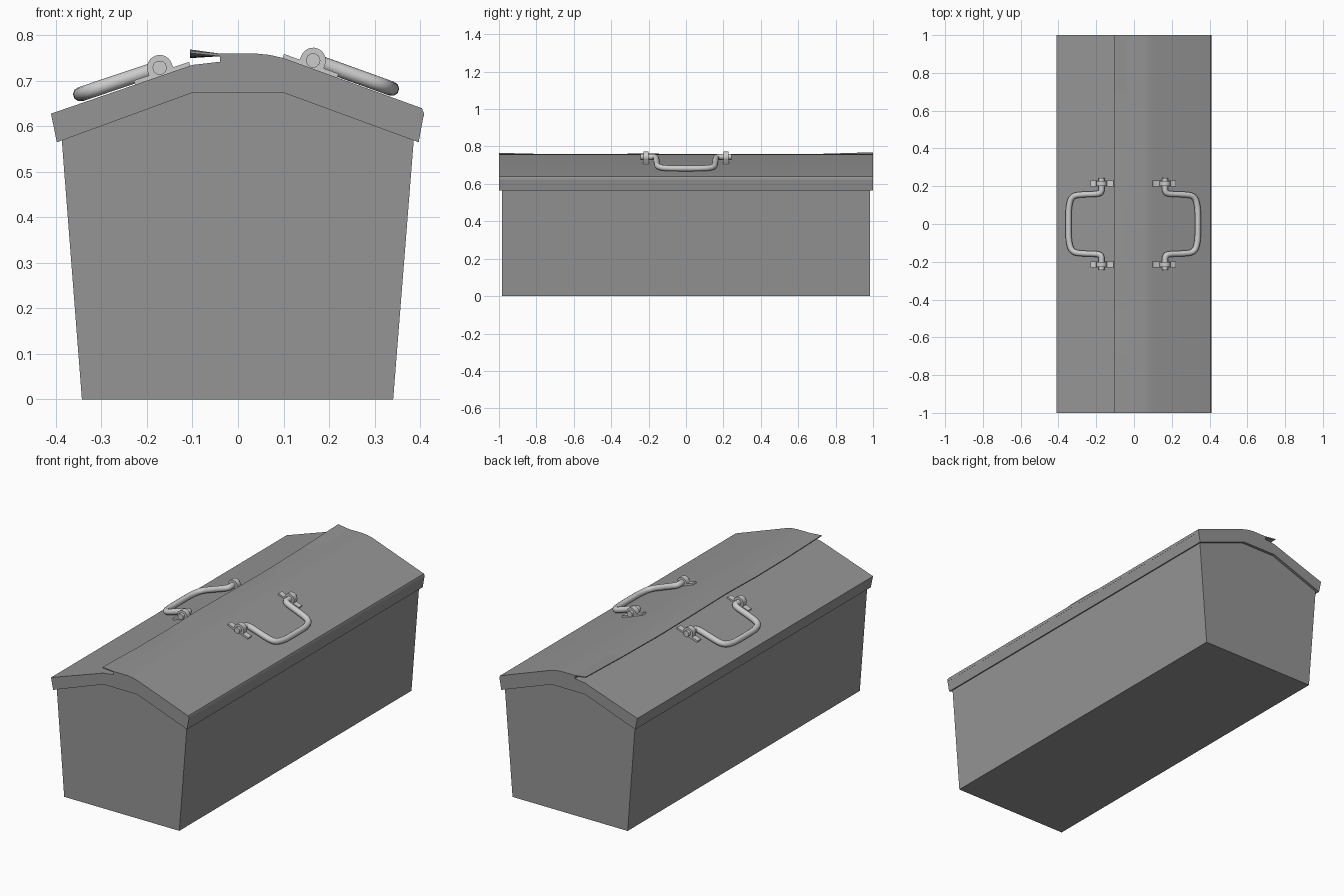
import bpy, bmesh, math
from mathutils import Matrix, Vector

if "Cube" in bpy.data.objects:
    bpy.data.objects.remove(bpy.data.objects["Cube"])


def paint(name, v):
    mat = bpy.data.materials.new(name)
    mat.diffuse_color = (v, v, v, 1)
    mat.use_nodes = True
    mat.node_tree.nodes["Principled BSDF"].inputs["Base Color"].default_value = mat.diffuse_color
    return mat


DARK, STEEL = paint("dark_steel", .3), paint("handle_steel", .55)


def make(name, bm, mat, smooth=False):
    bmesh.ops.recalc_face_normals(bm, faces=bm.faces)
    me = bpy.data.meshes.new(name)
    bm.to_mesh(me)
    bm.free()
    me.materials.append(mat)
    ob = bpy.data.objects.new(name, me)
    bpy.context.collection.objects.link(ob)
    if smooth:
        bpy.ops.object.select_all(action='DESELECT')
        ob.select_set(True)
        bpy.context.view_layer.objects.active = ob
        bpy.ops.object.shade_smooth_by_angle(angle=math.radians(35))


def loft(name, sections, mat=DARK, smooth=False):
    """Skin a list of equal-length point loops and cap both ends."""
    bm = bmesh.new()
    rings = [[bm.verts.new(p) for p in s] for s in sections]
    n = len(rings[0])
    for a, b in zip(rings, rings[1:]):
        for i in range(n):
            j = (i + 1) % n
            bm.faces.new((a[i], a[j], b[j], b[i]))
    bm.faces.new(rings[0])
    bm.faces.new(rings[-1])
    make(name, bm, mat, smooth)


def extrude(name, prof, y, smooth=False):
    loft(name, [[(x, s * y, z) for x, z in prof] for s in (-1, 1)], DARK, smooth)


# Tapered box
extrude("box_body", [(-.343, 0), (.341, 0), (.387, .58), (.1, .69),
                     (-.1, .69), (-.388, .58)], .985)

# Lid with downturned edges
extrude("lid", [(-.398, .565), (-.1, .674), (.1, .674), (.397, .565),
                (.408, .625), (.1, .737), (.04, .745), (-.04, .742),
                (-.1, .735), (-.411, .628)], 1)

# Right lid leaf, rounded at the ridge
extrude("right_lid_leaf", [(-.04, .76), (.04, .76), (.07, .757), (.1, .75),
                           (.404, .64), (.409, .628), (.408, .62), (.1, .73),
                           (.04, .74), (-.04, .738)], 1, True)

# Thin, slightly warped lip overlapping the left leaf
warp = [(-1, .766), (-.7, .758), (-.45, .756), (-.2, .762), (.1, .757),
        (.4, .755), (.7, .76), (1, .769)]
loft("overlap_lip", [[(-.04, y, .76), (-.105, y, z), (-.105, y, z - .005),
                      (-.04, y, .754)] for y, z in warp])


def tube(name, pts, r, m):
    """Smooth bent rod through control points."""
    cu = bpy.data.curves.new(name, 'CURVE')
    cu.dimensions = '3D'
    cu.bevel_depth = r
    cu.bevel_resolution = 3
    cu.use_fill_caps = True
    cu.resolution_u = 5
    cu.materials.append(STEEL)
    sp = cu.splines.new('NURBS')
    sp.points.add(len(pts) - 1)
    for p, c in zip(sp.points, pts):
        p.co = (*(m @ Vector(c)), 1)
    sp.order_u = 3
    sp.use_endpoint_u = True
    ob = bpy.data.objects.new(name, cu)
    bpy.context.collection.objects.link(ob)


# Half handle path: u down the slope, y along the box
half = [(0, .244, 0), (0, .2, 0), (0, .165, 0), (.03, .158, 0), (.1, .157, 0),
        (.165, .15, 0), (.183, .095, 0), (.184, .03, 0)]
path = half + [(u, -y, w) for u, y, w in reversed(half)]

for side, sx, px, pz, deg in (("left", -1, .172, .729, 18.5),
                              ("right", 1, .165, .745, 19.8)):
    m = (Matrix.Scale(sx, 4, (1, 0, 0)) @ Matrix.Translation((px, 0, pz))
         @ Matrix.Rotation(math.radians(deg), 4, 'Y'))
    tube(side + "_handle", path, .016, m)
    for tag, s in (("front", -1), ("back", 1)):
        # Mounting plate
        bm = bmesh.new()
        bmesh.ops.create_cube(bm, size=1, matrix=m @ Matrix.Translation((-.001, s * .214, -.014))
                              @ Matrix.Diagonal((.128, .03, .011, 1)))
        make(f"{side}_{tag}_plate", bm, STEEL)
        # Knuckle round the handle end
        arc = [(-.028 * math.cos(a * math.pi / 12), .028 * math.sin(a * math.pi / 12))
               for a in range(13)]
        prof = [(-.028, -.014)] + arc + [(.028, -.014)]
        loft(f"{side}_{tag}_knuckle", [[m @ Vector((u, s * y, w)) for u, w in prof]
                                       for y in (.2, .228)], STEEL, True)
